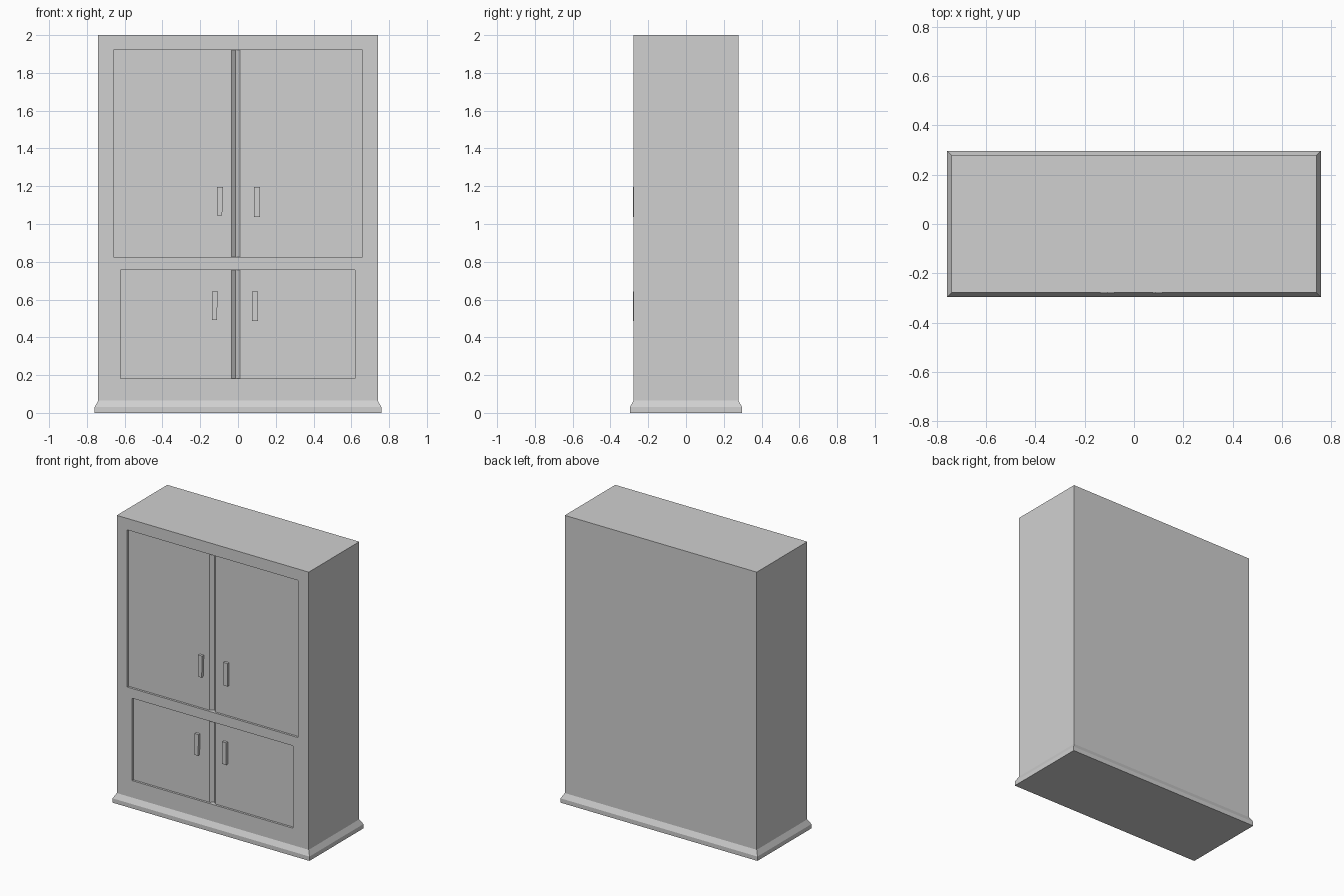
import bpy
import bmesh

cube = bpy.data.objects.get("Cube")
if cube:
    bpy.data.objects.remove(cube, do_unlink=True)

grey = bpy.data.materials.new("light grey")
colour = (0.63, 0.63, 0.63, 1)
grey.diffuse_color = colour
grey.use_nodes = True
grey.node_tree.nodes["Principled BSDF"].inputs["Base Color"].default_value = colour

HALF_X, HALF_Y = 0.74, 0.278
FLOOR = -HALF_Y + 0.015      # face of the sunken doors


def loft(name, rings):
    """Closed solid through a stack of matching outlines."""
    bm = bmesh.new()
    loops = [[bm.verts.new(p) for p in ring] for ring in rings]
    n = len(loops[0])
    bm.faces.new(loops[0])
    bm.faces.new(loops[-1])
    for a, b in zip(loops, loops[1:]):
        for i in range(n):
            j = (i + 1) % n
            bm.faces.new((a[i], a[j], b[j], b[i]))
    bmesh.ops.recalc_face_normals(bm, faces=bm.faces)
    mesh = bpy.data.meshes.new(name)
    bm.to_mesh(mesh)
    bm.free()
    mesh.materials.append(grey)
    obj = bpy.data.objects.new(name, mesh)
    bpy.context.collection.objects.link(obj)
    return obj


def rect(x0, x1, y0, y1, z):
    return [(x0, y0, z), (x1, y0, z), (x1, y1, z), (x0, y1, z)]


# Cabinet case and flared plinth
case = loft("case", [rect(-HALF_X, HALF_X, -HALF_Y, HALF_Y, z) for z in (0.02, 2)])
loft("plinth", [rect(-x, x, -y, y, z) for x, y, z in
                ((0.759, 0.297, 0), (0.759, 0.297, 0.03), (HALF_X, HALF_Y, 0.065))])


# Sunken double doors with a V groove where they meet
def cut_doors(name, x0, x1, z0, z1):
    profile = [(x0, -0.4), (x0, FLOOR), (-0.035, FLOOR), (-0.012, FLOOR + 0.02),
               (0.01, FLOOR), (x1, FLOOR), (x1, -0.4)]
    cutter = loft(name, [[(x, y, z) for x, y in profile] for z in (z0, z1)])
    cutter.hide_render = True
    cutter.hide_set(True)
    cutter.display_type = 'WIRE'
    mod = case.modifiers.new(name, 'BOOLEAN')
    mod.operation = 'DIFFERENCE'
    mod.solver = 'EXACT'
    mod.object = cutter
    return cutter


cutters = [cut_doors("upper_doors_cutter", -0.66, 0.658, 0.825, 1.92),
           cut_doors("lower_doors_cutter", -0.623, 0.62, 0.183, 0.757)]

# Bake the cuts and drop the cutters
bpy.context.view_layer.update()
graph = bpy.context.evaluated_depsgraph_get()
baked = bpy.data.meshes.new_from_object(case.evaluated_get(graph))
case.modifiers.clear()
case.data = baked
for cutter in cutters:
    bpy.data.objects.remove(cutter, do_unlink=True)

# Door handles, the right-hand ones narrowing slightly downwards
for name, x, z0, z1, taper in (("upper_right_handle", -0.11, 1.045, 1.197, 0.005),
                               ("upper_left_handle", 0.085, 1.037, 1.197, 0),
                               ("lower_right_handle", -0.138, 0.493, 0.642, 0.005),
                               ("lower_left_handle", 0.075, 0.487, 0.642, 0)):
    front, back = FLOOR - 0.018, FLOOR + 0.004
    loft(name, [rect(x, x + 0.031 - taper, front, back, z0),
                rect(x, x + 0.031, front, back, z1)])
